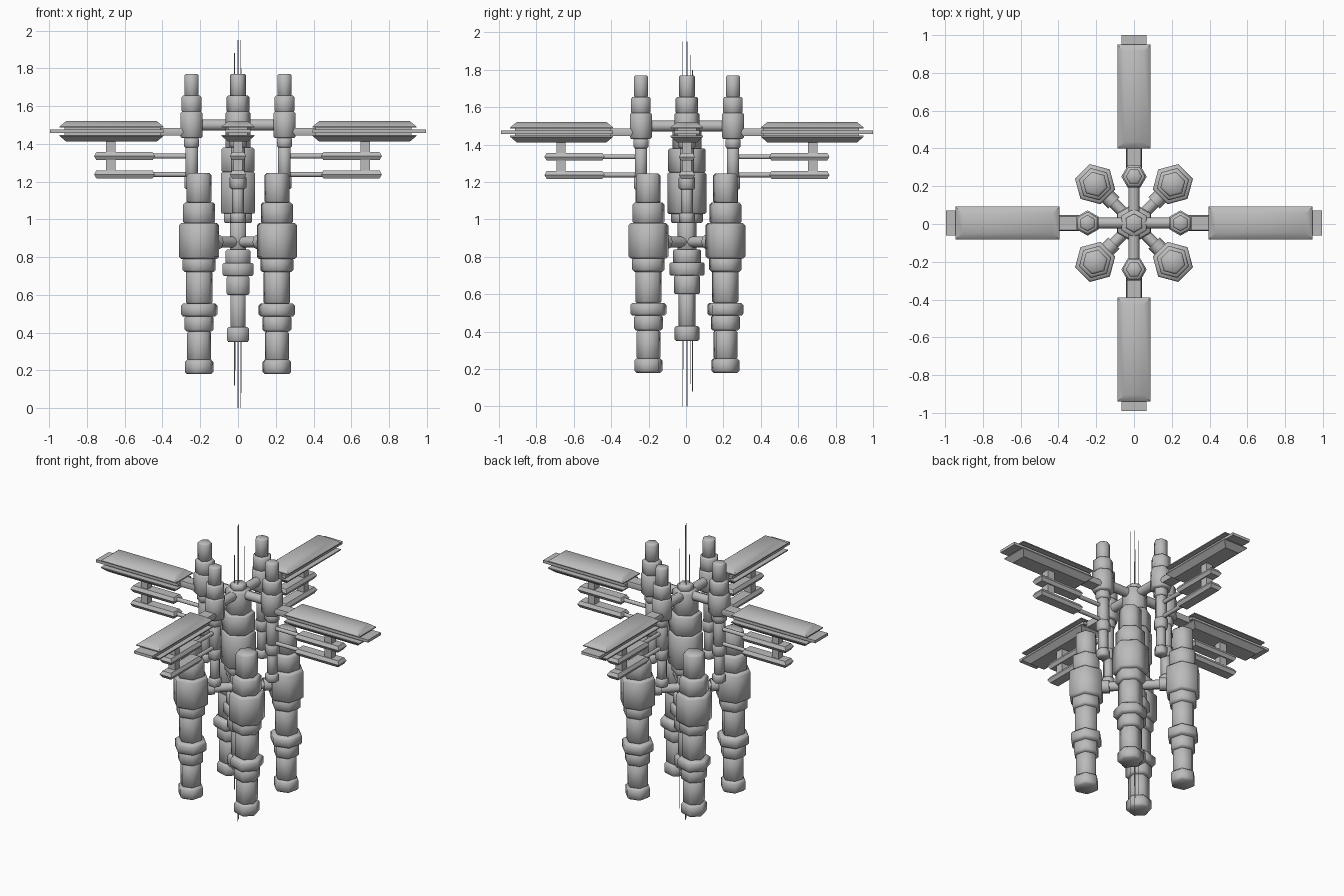
import bpy, bmesh, math
from mathutils import Matrix, Vector

if "Cube" in bpy.data.objects:
    bpy.data.objects.remove(bpy.data.objects["Cube"])

grey = bpy.data.materials.new("hull grey")
grey.diffuse_color = (0.5, 0.5, 0.5, 1)
grey.use_nodes = True
grey.node_tree.nodes["Principled BSDF"].inputs["Base Color"].default_value = grey.diffuse_color
OFF = Matrix.Translation((0, 0.005, 0))


def finish(name, bm, mat=Matrix(), angle=62):
    bmesh.ops.recalc_face_normals(bm, faces=bm.faces)
    me = bpy.data.meshes.new(name)
    bm.to_mesh(me)
    bm.free()
    me.materials.append(grey)
    me.shade_smooth()
    me.set_sharp_from_angle(angle=math.radians(angle))
    ob = bpy.data.objects.new(name, me)
    bpy.context.collection.objects.link(ob)
    me.transform(OFF @ mat)
    return ob


def loft(bm, rings):
    """Skin a list of point rings and cap both ends."""
    vs = [[bm.verts.new(p) for p in ring] for ring in rings]
    n = len(vs[0])
    for a, b in zip(vs, vs[1:]):
        for i in range(n):
            j = (i + 1) % n
            bm.faces.new((a[i], a[j], b[j], b[i]))
    bm.faces.new(vs[0][::-1])
    bm.faces.new(vs[-1])


def hex_ring(r, z, start):
    return [(r * math.cos(start + k * math.pi / 3),
             r * math.sin(start + k * math.pi / 3), z) for k in range(6)]


def stack(name, modules, start, mat=Matrix(), c=0.008):
    """Column of chamfered hexagonal modules: (z0, z1, radius)."""
    bm = bmesh.new()
    for z0, z1, r in modules:
        k = min(c, r * 0.3)
        loft(bm, [hex_ring(r - k, z0, start), hex_ring(r, z0 + k, start),
                  hex_ring(r, z1 - k, start), hex_ring(r - k, z1, start)])
    return finish(name, bm, mat)


def slab(name, x0, x1, half, z0, z1, taper0, taper1, mat):
    """Box whose bottom and top are inset by taper0 and taper1."""
    def ring(z, t):
        return [(x0 + t, -half + t, z), (x1 - t, -half + t, z),
                (x1 - t, half - t, z), (x0 + t, half - t, z)]
    m = (z0 * (taper1 + 0.01) + z1 * (taper0 + 0.01)) / (taper0 + taper1 + 0.02)
    bm = bmesh.new()
    loft(bm, [ring(z0, taper0), ring(m, 0), ring(z1, taper1)])
    return finish(name, bm, mat, 40)


def rod(name, p, q, r, mat=Matrix(), sides=8):
    p, q = Vector(p), Vector(q)
    bm = bmesh.new()
    bmesh.ops.create_cone(bm, cap_ends=True, segments=sides, radius1=r, radius2=r,
                          depth=(q - p).length)
    rot = (q - p).to_track_quat('Z', 'Y').to_matrix().to_4x4()
    return finish(name, bm, mat @ Matrix.Translation((p + q) / 2) @ rot)


# Central column, corner along y
stack("central_column", [
    (0.35, 0.43, 0.066), (0.42, 0.62, 0.045), (0.60, 0.70, 0.07),
    (0.70, 0.77, 0.094), (0.76, 0.84, 0.075), (0.83, 0.99, 0.05),
    (0.98, 1.04, 0.085), (1.03, 1.25, 0.105), (1.25, 1.38, 0.1),
    (1.37, 1.53, 0.077), (1.52, 1.565, 0.05)], math.pi / 2)

big_pod = [
    (0.18, 0.257, 0.078), (0.25, 0.41, 0.066), (0.405, 0.49, 0.08),
    (0.485, 0.554, 0.1), (0.55, 0.73, 0.073), (0.72, 0.80, 0.09),
    (0.79, 0.98, 0.11), (0.975, 1.09, 0.088), (1.085, 1.245, 0.068)]

tower = [
    (0.98, 1.035, 0.042), (1.03, 1.17, 0.032), (1.16, 1.23, 0.044),
    (1.22, 1.39, 0.038), (1.38, 1.435, 0.046), (1.43, 1.57, 0.067),
    (1.565, 1.655, 0.06), (1.65, 1.77, 0.043)]

for i in range(4):
    arm = Matrix.Rotation(i * math.pi / 2, 4, 'Z')
    diag = Matrix.Rotation(i * math.pi / 2 + math.pi / 4, 4, 'Z')

    # Large hanging pods on the diagonals, with their struts
    stack("large_pod", big_pod, math.pi / 6, diag @ Matrix.Translation((0.291, 0, 0)), 0.012)
    rod("pod_strut", (0, 0, 0.88), (0.27, 0, 0.88), 0.03, diag)
    rod("pod_collar", (0.15, 0, 0.88), (0.22, 0, 0.88), 0.042, diag)

    # Slim towers on the axes, with their struts
    stack("slim_tower", tower, math.pi / 6, arm @ Matrix.Translation((0.246, 0, 0)))
    rod("tower_strut", (0, 0, 1.5), (0.24, 0, 1.5), 0.03, arm)

    # Layered wing: two tapered slabs around thin plates
    slab("wing_beam", 0.28, 0.42, 0.042, 1.445, 1.485, 0.006, 0.006, arm)
    slab("wing_upper_slab", 0.395, 0.945, 0.087, 1.486, 1.52, 0.0, 0.035, arm)
    slab("wing_middle_plate", 0.395, 0.995, 0.066, 1.458, 1.476, 0.0, 0.0, arm)
    slab("wing_lower_slab", 0.395, 0.945, 0.087, 1.412, 1.448, 0.035, 0.0, arm)
    slab("wing_core", 0.41, 0.92, 0.05, 1.44, 1.49, 0.0, 0.0, arm)

    # Two equipment bars under the wing, joined by a post
    for z in (1.335, 1.238):
        slab("equipment_bar", 0.44, 0.762, 0.043, z - 0.021, z + 0.021, 0.012, 0.012, arm)
        rod("equipment_rod", (0.25, 0, z), (0.46, 0, z), 0.013, arm)
    slab("equipment_post", 0.648, 0.698, 0.024, 1.23, 1.43, 0.0, 0.0, arm)

# Needle antennas above and below the column
for x, y, top, low in ((0, 0, 1.95, 0.0), (-0.018, 0.02, 1.88, 0.12),
                       (0.012, -0.025, 1.95, 0.0), (0.02, 0.03, 1.8, 0.08),
                       (-0.015, -0.02, 1.75, 0.2)):
    rod("upper_antenna", (x, y, 1.54), (x, y, top), 0.002, sides=4)
    rod("lower_antenna", (x, y, low), (x, y, 0.4), 0.002, sides=4)
